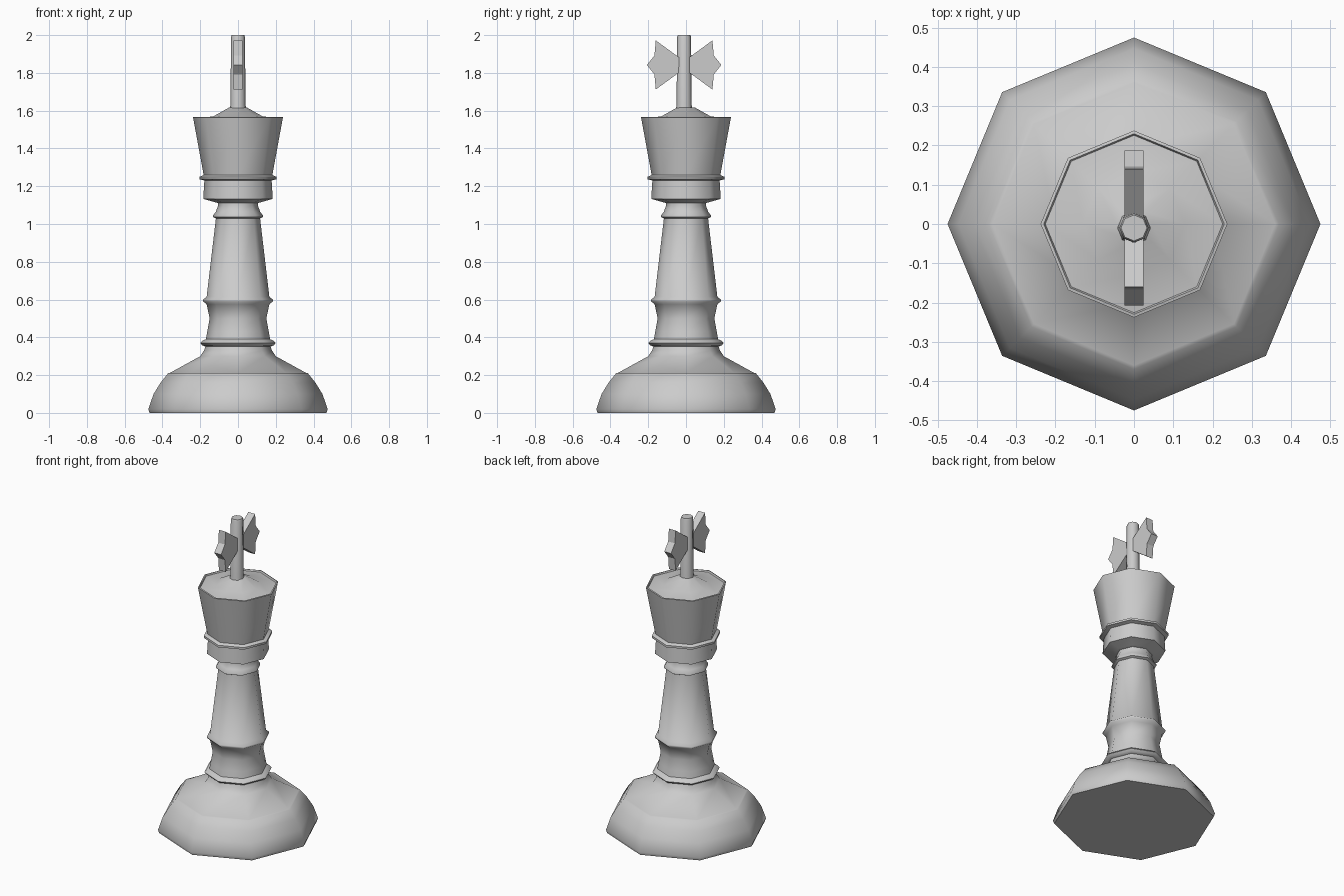
import bpy, bmesh, math

if "Cube" in bpy.data.objects:
    bpy.data.objects.remove(bpy.data.objects["Cube"])

SIDES = 8
CY = -0.01  # the finial sits slightly toward the front


def finish(bm, name, angle):
    bmesh.ops.recalc_face_normals(bm, faces=bm.faces)
    mesh = bpy.data.meshes.new(name)
    bm.to_mesh(mesh)
    bm.free()
    ob = bpy.data.objects.new(name, mesh)
    bpy.context.collection.objects.link(ob)
    bpy.ops.object.select_all(action='DESELECT')
    ob.select_set(True)
    bpy.context.view_layer.objects.active = ob
    bpy.ops.object.shade_smooth_by_angle(angle=math.radians(angle))
    return ob


def lathe(name, profile, cy=0.0, angle=48):
    """Turn (radius, height) points into a closed eight-sided solid."""
    bm = bmesh.new()
    rings = []
    for r, z in profile:
        rings.append([bm.verts.new((r * math.cos(2 * math.pi * i / SIDES),
                                    r * math.sin(2 * math.pi * i / SIDES) + cy, z))
                      for i in range(SIDES)])
    for a, b in zip(rings, rings[1:]):
        for i in range(SIDES):
            j = (i + 1) % SIDES
            bm.faces.new((a[i], a[j], b[j], b[i]))
    bm.faces.new(rings[0][::-1])
    bm.faces.new(rings[-1])
    return finish(bm, name, angle)


# Wide domed foot
lathe("base", [(.468, 0), (.475, .02), (.447, .10), (.41, .16), (.37, .21),
               (.36, .212), (.20, .30), (.18, .33), (.17, .36)])

# Tapered column with its two lower rings and neck ring
lathe("column", [(.17, .35), (.19, .358), (.20, .37), (.19, .381), (.17, .39),
                 (.163, .43), (.15, .50), (.166, .575), (.184, .59),
                 (.184, .60), (.166, .615), (.117, 1.03), (.132, 1.037),
                 (.132, 1.046), (.117, 1.065), (.105, 1.10), (.11, 1.14)])

# Collar and flaring head with a shallow dished top
lathe("head", [(.105, 1.11), (.12, 1.115), (.184, 1.133), (.178, 1.23),
               (.203, 1.237), (.203, 1.25), (.182, 1.26), (.238, 1.565),
               (.23, 1.567), (.226, 1.558), (.13, 1.57), (.045, 1.618)])

# Upright of the cross
lathe("cross_upright", [(.045, 1.60), (.04, 1.63), (.037, 1.99), (.033, 2.0)], CY)

# Flared, pointed arms of the cross
half = [(.02, -.035), (.15, -.13), (.157, -.05), (.197, 0),
        (.157, .05), (.15, .13), (.02, .035)]
for side, name in ((1, "cross_arm_back"), (-1, "cross_arm_front")):
    bm = bmesh.new()
    face = bm.faces.new([bm.verts.new((-.024, CY + side * y, 1.842 + z)) for y, z in half])
    ext = bmesh.ops.extrude_face_region(bm, geom=[face], use_keep_orig=True)
    moved = [v for v in ext["geom"] if isinstance(v, bmesh.types.BMVert)]
    bmesh.ops.translate(bm, verts=moved, vec=(.048, 0, 0))
    finish(bm, name, 20)
